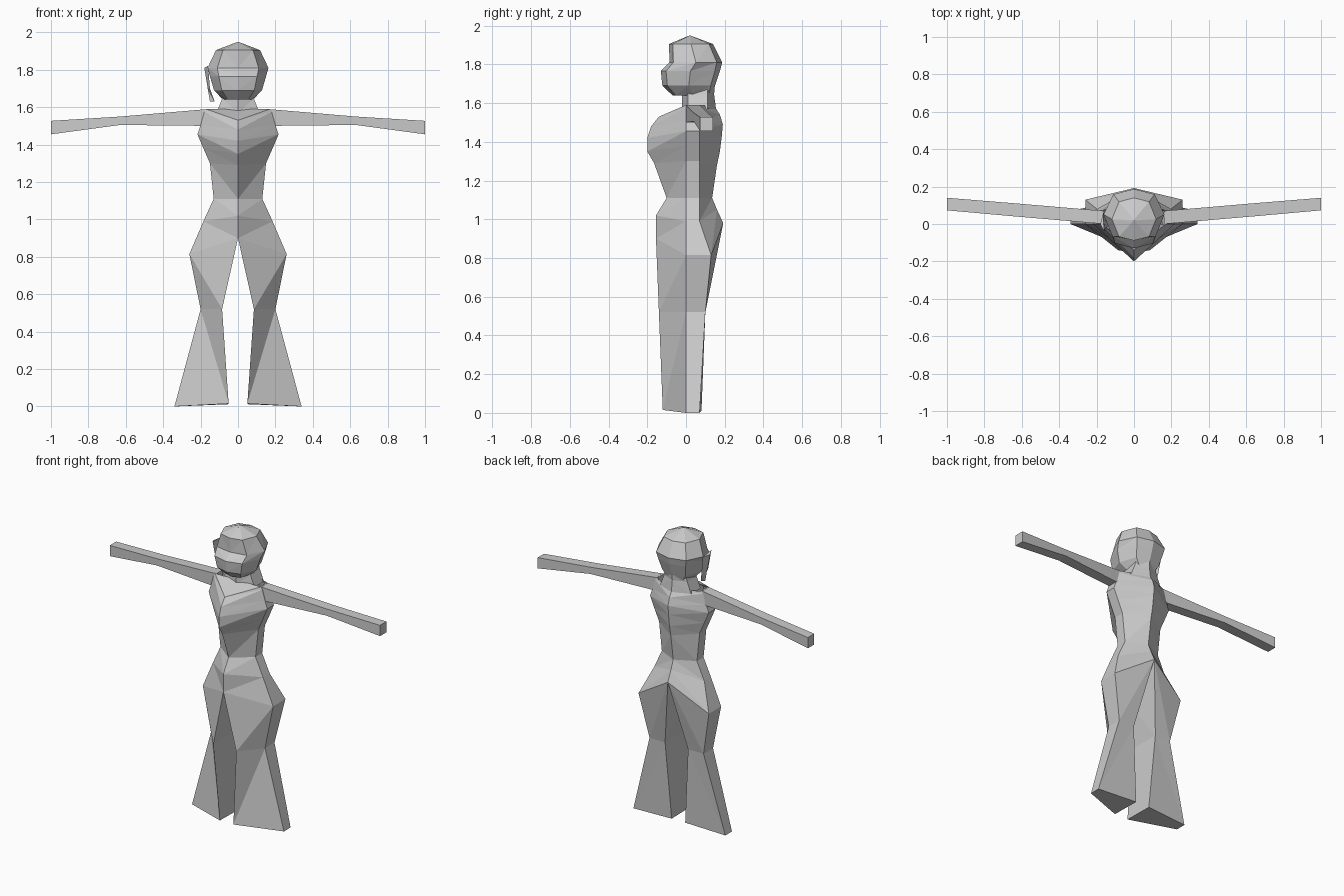
import bpy, bmesh

if "Cube" in bpy.data.objects:
    bpy.data.objects.remove(bpy.data.objects["Cube"])

grey = bpy.data.materials.new("plain grey")
grey.diffuse_color = (0.6, 0.6, 0.6, 1)
grey.use_nodes = True
grey.node_tree.nodes["Principled BSDF"].inputs["Base Color"].default_value = grey.diffuse_color


def loft(name, rings, closed=True, caps=(False, False), mirror=True, extra=()):
    """Skin a list of equal-length point rings, then mirror across x."""
    bm = bmesh.new()
    vs = [[bm.verts.new(p) for p in r] for r in rings]
    n = len(rings[0])
    for a, b in zip(vs, vs[1:]):
        for i in range(n if closed else n - 1):
            j = (i + 1) % n
            # split each quad so twisted panels stay faceted
            bm.faces.new((a[i], a[j], b[i]))
            bm.faces.new((a[j], b[j], b[i]))
    for cap, ring in zip(caps, (vs[0], vs[-1])):
        if cap:
            bm.faces.new(ring)
    for face in extra:
        bm.faces.new([vs[r][i] for r, i in face])
    if mirror:
        dup = bmesh.ops.duplicate(bm, geom=bm.verts[:] + bm.edges[:] + bm.faces[:])
        copies = [g for g in dup["geom"] if isinstance(g, bmesh.types.BMVert)]
        for v in copies:
            v.co.x *= -1
        bmesh.ops.reverse_faces(bm, faces=[g for g in dup["geom"] if isinstance(g, bmesh.types.BMFace)])
        bmesh.ops.remove_doubles(bm, verts=bm.verts[:], dist=0.0005)
    bmesh.ops.dissolve_degenerate(bm, dist=0.0001, edges=bm.edges[:])
    bmesh.ops.recalc_face_normals(bm, faces=bm.faces[:])
    me = bpy.data.meshes.new(name)
    bm.to_mesh(me)
    bm.free()
    me.materials.append(grey)
    ob = bpy.data.objects.new(name, me)
    bpy.context.collection.objects.link(ob)
    return ob


# Torso: (front z, front y, side z, side x, side back y, back z, back y)
torso = [
    (1.59, 0.00, 1.59, 0.17, 0.07, 1.58, 0.15),
    (1.53, -0.14, 1.575, 0.18, 0.07, 1.54, 0.175),
    (1.48, -0.18, 1.505, 0.20, 0.07, 1.49, 0.19),
    (1.42, -0.20, 1.455, 0.217, 0.07, 1.43, 0.185),
    (1.35, -0.20, 1.38, 0.185, 0.07, 1.35, 0.175),
    (1.29, -0.165, 1.30, 0.15, 0.07, 1.28, 0.16),
    (1.11, -0.10, 1.11, 0.13, 0.07, 1.11, 0.135),
    (1.02, -0.155, 0.99, 0.185, 0.07, 1.05, 0.16),
    (0.90, -0.155, 0.815, 0.26, 0.13, 0.98, 0.192),
]
rings = [[(0, fy, fz), (sx, 0, sz), (sx, sb, sz), (0, by, bz)]
         for fz, fy, sz, sx, sb, bz, by in torso]
loft("torso", rings, closed=False)

# Flared trouser legs: inner front, outer front, outer back, inner back
loft("legs", [
    rings[-1],
    [(0.085, -0.14, 0.52), (0.20, 0, 0.52), (0.20, 0.10, 0.52), (0.085, 0.10, 0.52)],
    [(0.05, -0.12, 0.015), (0.34, 0.0, 0.0), (0.34, 0.07, 0.0), (0.05, 0.08, 0.012)],
], caps=(False, True))

# Arms: box sections at (x, y low, y high, z low, z high)
arm = [(0.16, 0.0, 0.07, 1.50, 1.59), (0.63, 0.04, 0.11, 1.505, 1.55),
       (1.0, 0.073, 0.14, 1.455, 1.527)]
loft("arms", [[(x, a, c), (x, b, c), (x, b, d), (x, a, d)] for x, a, b, c, d in arm],
     caps=(True, True))

# Head: (z, half width, front y, back y)
head = [(1.95, 0.0, 0.02, 0.02), (1.905, 0.118, -0.088, 0.14), (1.81, 0.163, -0.085, 0.187),
        (1.765, 0.15, -0.13, 0.175), (1.69, 0.128, -0.122, 0.15), (1.64, 0.08, -0.07, 0.14)]
loft("head", [[(0, f, z), (w * 0.68, f * 0.83 + 0.005, z), (w, (f + b) / 2, z),
               (w * 0.68, b * 0.85, z), (0, b, z)] for z, w, f, b in head],
     closed=False, caps=(False, True))

# Neck with the hair falling behind it
neck = [(1.70, 0.07, 0.0, 0.15), (1.645, 0.085, 0.0, 0.145), (1.57, 0.115, 0.0, 0.155)]
loft("neck", [[(0, f - 0.02, z), (w, f + 0.01, z), (w, 0.11, z), (0, b, z)]
              for z, w, f, b in neck], closed=False)

# Loose lock of hair on one side
loft("hair_lock", [
    [(-0.16, -0.04, 1.82), (-0.18, 0.0, 1.81), (-0.165, 0.06, 1.81)],
    [(-0.15, -0.02, 1.70), (-0.162, 0.01, 1.70), (-0.15, 0.05, 1.70)],
    [(-0.125, 0.0, 1.63), (-0.15, 0.01, 1.63), (-0.13, 0.03, 1.63)],
], caps=(True, True), mirror=False)
